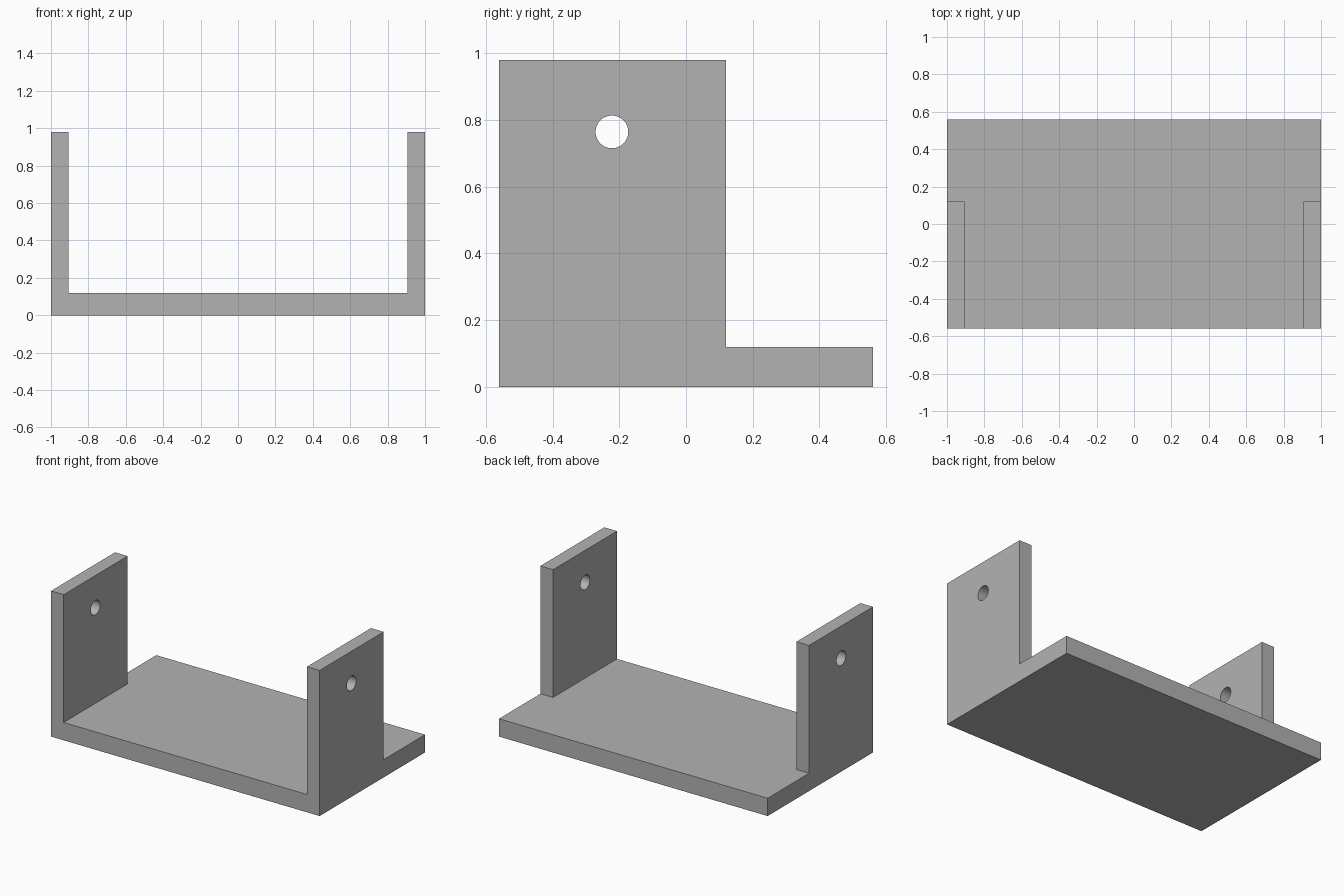
import bpy, bmesh, math
from mathutils import Matrix

cube = bpy.data.objects.get("Cube")
if cube:
    bpy.data.objects.remove(cube, do_unlink=True)

WIDTH, DEPTH, HEIGHT = 2.0, 1.12, 0.98
BASE, WALL, WALL_BACK = 0.12, 0.094, 0.12
HOLE_Y, HOLE_Z, HOLE_R = -0.222, 0.764, 0.049

grey = bpy.data.materials.new("plain_grey")
grey.use_nodes = True
colour = (0.45, 0.45, 0.45, 1)
grey.diffuse_color = colour
grey.node_tree.nodes["Principled BSDF"].inputs["Base Color"].default_value = colour


def make_object(name, bm):
    mesh = bpy.data.meshes.new(name)
    bm.to_mesh(mesh)
    bm.free()
    mesh.materials.append(grey)
    obj = bpy.data.objects.new(name, mesh)
    bpy.context.collection.objects.link(obj)
    return obj


# Base plate, divided where the side walls rise
bm = bmesh.new()
bmesh.ops.create_cube(bm, size=1, matrix=Matrix.Translation((0, 0, BASE / 2))
                      @ Matrix.Diagonal((WIDTH, DEPTH, BASE, 1)))
inner = WIDTH / 2 - WALL
for point, normal in (((inner, 0, 0), (1, 0, 0)),
                      ((-inner, 0, 0), (1, 0, 0)),
                      ((0, WALL_BACK, 0), (0, 1, 0))):
    bmesh.ops.bisect_plane(bm, geom=bm.verts[:] + bm.edges[:] + bm.faces[:],
                           plane_co=point, plane_no=normal)

# Side walls, raised from the two front corners of the base
bm.normal_update()
corners = []
for f in bm.faces:
    c = f.calc_center_median()
    if f.normal.z > 0.9 and abs(c.x) > inner and c.y < WALL_BACK:
        corners.append(f)
walls = bmesh.ops.extrude_discrete_faces(bm, faces=corners)["faces"]
for v in {v for f in walls for v in f.verts}:
    v.co.z = HEIGHT
bmesh.ops.dissolve_limit(bm, angle_limit=0.01, verts=bm.verts[:], edges=bm.edges[:])
bmesh.ops.recalc_face_normals(bm, faces=bm.faces[:])
bracket = make_object("bracket", bm)

# Round hole through both walls
bm = bmesh.new()
bmesh.ops.create_cone(bm, cap_ends=True, segments=48, radius1=HOLE_R, radius2=HOLE_R,
                      depth=WIDTH + 0.4,
                      matrix=Matrix.Translation((0, HOLE_Y, HOLE_Z))
                      @ Matrix.Rotation(math.pi / 2, 4, "Y"))
cutter = make_object("hole_cutter", bm)
cut = bracket.modifiers.new("holes", "BOOLEAN")
cut.operation = "DIFFERENCE"
cut.solver = "EXACT"
cut.object = cutter

bpy.ops.object.select_all(action="DESELECT")
bracket.select_set(True)
bpy.context.view_layer.objects.active = bracket
bpy.ops.object.modifier_apply(modifier=cut.name)
bpy.data.objects.remove(cutter, do_unlink=True)
bpy.ops.object.shade_smooth_by_angle(angle=math.radians(30))
